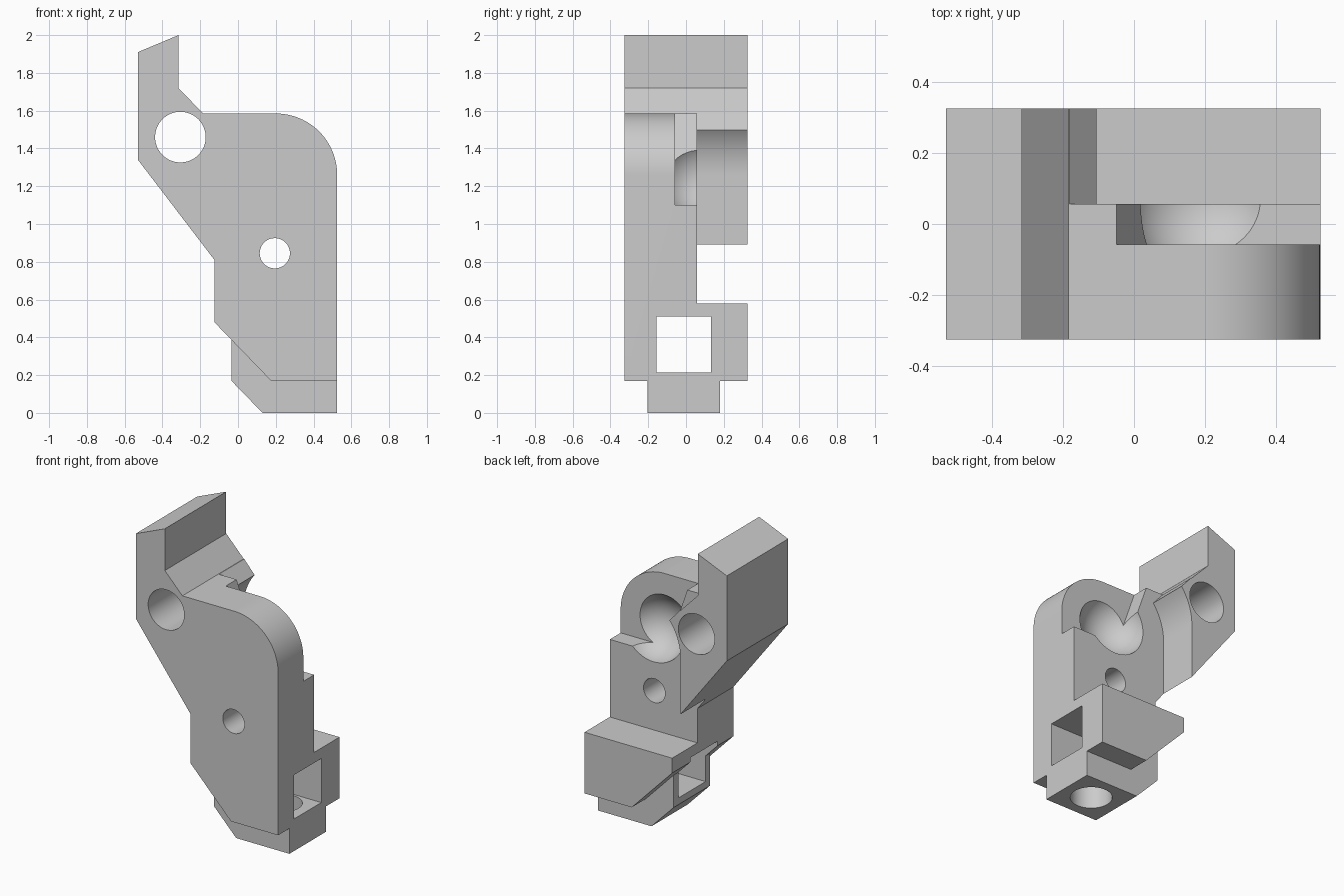
import bpy, bmesh
from math import sin, cos, radians
from mathutils import Matrix

cube = bpy.data.objects.get("Cube")
if cube:
    bpy.data.objects.remove(cube, do_unlink=True)

# Material
grey = bpy.data.materials.new("plain_grey")
grey.use_nodes = True
grey.diffuse_color = (0.6, 0.6, 0.6, 1)
grey.node_tree.nodes["Principled BSDF"].inputs["Base Color"].default_value = (0.6, 0.6, 0.6, 1)


def finish(name, bm):
    bmesh.ops.recalc_face_normals(bm, faces=bm.faces)
    mesh = bpy.data.meshes.new(name)
    bm.to_mesh(mesh)
    bm.free()
    mesh.materials.append(grey)
    obj = bpy.data.objects.new(name, mesh)
    bpy.context.collection.objects.link(obj)
    return obj


def extrude(name, profile, y0, y1):
    """Solid from an x-z outline, running from y0 to y1."""
    bm = bmesh.new()
    face = bm.faces.new([bm.verts.new((x, y0, z)) for x, z in profile])
    out = bmesh.ops.extrude_face_region(bm, geom=[face])
    verts = [v for v in out["geom"] if isinstance(v, bmesh.types.BMVert)]
    bmesh.ops.translate(bm, verts=verts, vec=(0, y1 - y0, 0))
    return finish(name, bm)


def cylinder(name, centre, radius, depth, axis):
    bm = bmesh.new()
    turn = Matrix.Rotation(radians(90), 4, "X") if axis == "y" else Matrix()
    bmesh.ops.create_cone(bm, cap_ends=True, segments=64, radius1=radius, radius2=radius,
                          depth=depth, matrix=Matrix.Translation(centre) @ turn)
    return finish(name, bm)


def arc(cx, cz, r, a0, a1, steps):
    angles = [radians(a0 + (a1 - a0) * i / steps) for i in range(steps + 1)]
    return [(cx + r * cos(a), cz + r * sin(a)) for a in angles]


def combine(body, tool, operation):
    mod = body.modifiers.new(operation.lower(), "BOOLEAN")
    mod.operation = operation
    mod.solver = "EXACT"
    mod.object = tool
    bpy.context.view_layer.update()
    evaluated = body.evaluated_get(bpy.context.evaluated_depsgraph_get())
    mesh = bpy.data.meshes.new_from_object(evaluated)
    body.modifiers.clear()
    body.data = mesh
    bpy.data.objects.remove(tool, do_unlink=True)


# Main body: full outline with a rounded upper corner
outline = [(-0.53, 1.34), (-0.53, 1.91), (-0.315, 2.0), (-0.315, 1.72), (-0.185, 1.585)]
outline += arc(0.2, 1.26, 0.325, 90, 0, 24)
outline += [(0.525, 0.17), (0.175, 0.17), (-0.125, 0.48), (-0.125, 0.81)]
body = extrude("bracket_body", outline, -0.325, 0.325)

# Narrower foot below
foot = extrude("foot", [(-0.035, 0.17), (0.13, 0), (0.525, 0), (0.525, 0.45), (-0.035, 0.45)],
               -0.205, 0.18)
combine(body, foot, "UNION")

# Rear recess leaving the arm above and the box below
recess = [(0, 1.8), (-0.19, 1.595)] + arc(0.2, 1.26, 0.387, 142, 180, 14)
recess += [(-0.187, 0.89), (-0.5, 0.89), (-0.5, 0.58), (0.7, 0.58), (0.7, 1.8)]
combine(body, extrude("rear_recess", recess, 0.057, 0.5), "DIFFERENCE")

# Stepped notch in the rear of the plate
notch = [(-0.12, 1.785), (0.12, 1.1), (0.7, 1.1), (0.7, 1.785)]
combine(body, extrude("notch", notch, -0.058, 0.2), "DIFFERENCE")

# Ball socket
bm = bmesh.new()
bmesh.ops.create_uvsphere(bm, u_segments=64, v_segments=32, radius=0.224,
                          matrix=Matrix.Translation((0.2, 0.073, 1.26)))
combine(body, finish("socket", bm), "DIFFERENCE")

# Cross holes, square window and bore in the foot
combine(body, cylinder("arm_hole", (-0.305, 0, 1.46), 0.134, 1, "y"), "DIFFERENCE")
combine(body, cylinder("pin_hole", (0.195, 0, 0.845), 0.08, 1, "y"), "DIFFERENCE")
window = [(-0.5, 0.215), (0.8, 0.215), (0.8, 0.51), (-0.5, 0.51)]
combine(body, extrude("square_window", window, -0.157, 0.132), "DIFFERENCE")
combine(body, cylinder("foot_bore", (0.33, -0.012, 0.1), 0.128, 0.4, "z"), "DIFFERENCE")

# Smooth the curved surfaces, keep hard edges
bpy.ops.object.select_all(action="DESELECT")
body.select_set(True)
bpy.context.view_layer.objects.active = body
bpy.ops.object.shade_smooth_by_angle(angle=radians(25))
